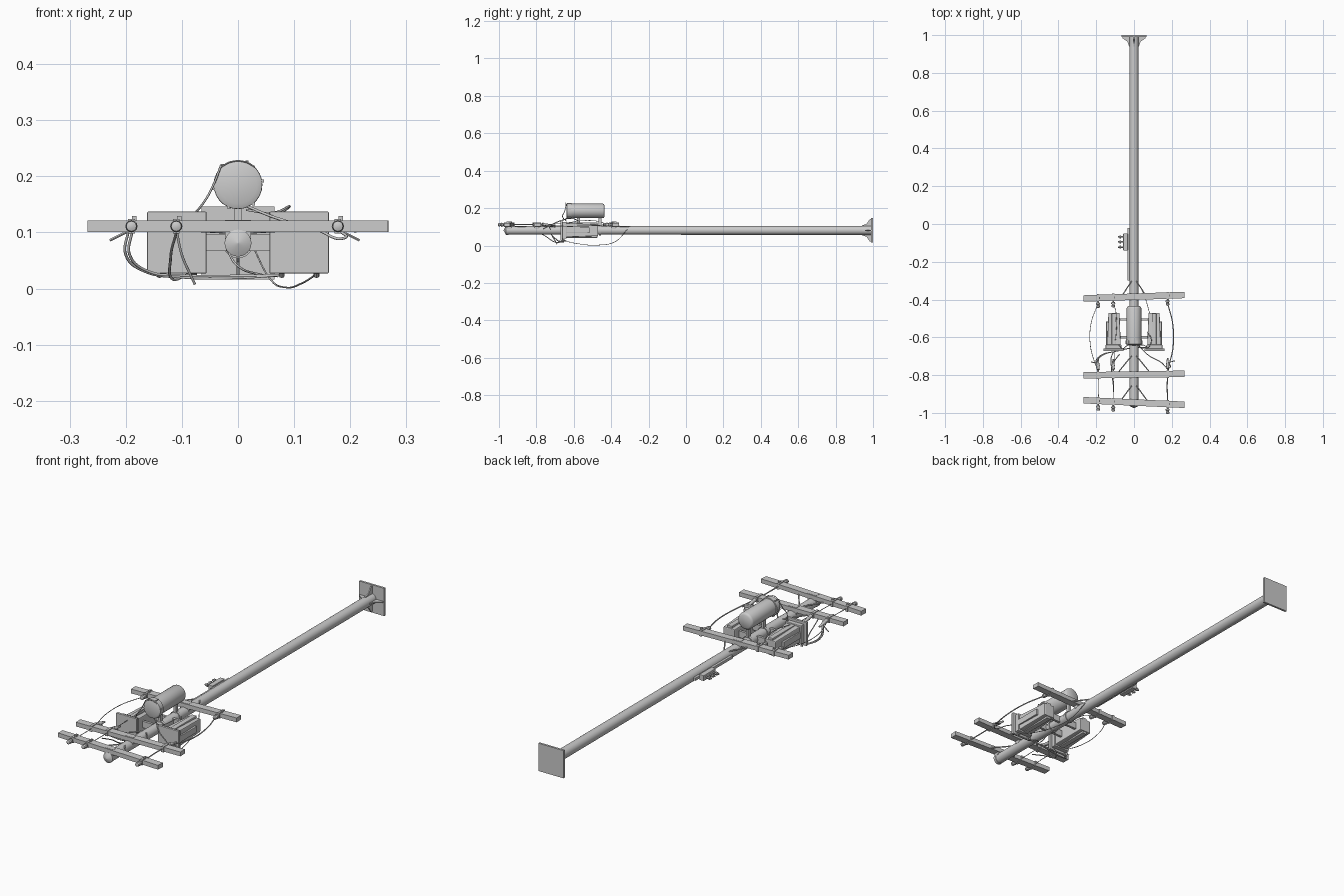
import bpy, bmesh, math
from mathutils import Vector, Matrix

if "Cube" in bpy.data.objects:
    bpy.data.objects.remove(bpy.data.objects["Cube"])

AXIS_Z = 0.081


def finish(name, bm, smooth=False):
    bmesh.ops.recalc_face_normals(bm, faces=bm.faces)
    me = bpy.data.meshes.new(name)
    bm.to_mesh(me)
    bm.free()
    ob = bpy.data.objects.new(name, me)
    bpy.context.scene.collection.objects.link(ob)
    if smooth:
        bpy.ops.object.select_all(action='DESELECT')
        bpy.context.view_layer.objects.active = ob
        ob.select_set(True)
        bpy.ops.object.shade_smooth_by_angle(angle=math.radians(40))
    return ob


def box(name, center, size, yaw=0.0, bevel=0.0, back_scale=1.0):
    bm = bmesh.new()
    bmesh.ops.create_cube(bm, size=1)
    for v in bm.verts:
        k = back_scale if v.co.y > 0 else 1
        v.co = Vector((v.co.x * size[0] * k, v.co.y * size[1], v.co.z * size[2] * k))
    if bevel:
        bmesh.ops.bevel(bm, geom=bm.edges[:], offset=bevel, segments=2, affect='EDGES', profile=0.5)
    bm.transform(Matrix.Translation(center) @ Matrix.Rotation(yaw, 4, 'Z'))
    return finish(name, bm)


def lathe(name, start, end, profile, sides=12):
    """Revolve (distance, radius) pairs about the line from start to end."""
    start, end = Vector(start), Vector(end)
    turn = (end - start).to_track_quat('Z', 'Y').to_matrix().to_4x4()
    bm = bmesh.new()
    rings = []
    for d, r in profile:
        rings.append([bm.verts.new((r * math.cos(a), r * math.sin(a), d))
                      for a in (math.tau * i / sides for i in range(sides))])
    for a, b in zip(rings, rings[1:]):
        for i in range(sides):
            j = (i + 1) % sides
            bm.faces.new((a[i], a[j], b[j], b[i]))
    bm.faces.new(rings[0][::-1])
    bm.faces.new(rings[-1])
    bm.transform(Matrix.Translation(start) @ turn)
    return finish(name, bm, True)


def rod(name, a, b, r, sides=10):
    return lathe(name, a, b, [(0, r), ((Vector(b) - Vector(a)).length, r)], sides)


def wire(name, points, r=0.002):
    cu = bpy.data.curves.new(name, 'CURVE')
    cu.dimensions = '3D'
    cu.bevel_depth, cu.bevel_resolution, cu.resolution_u = r, 1, 8
    cu.use_fill_caps = True
    sp = cu.splines.new('BEZIER')
    sp.bezier_points.add(len(points) - 1)
    for bp, p in zip(sp.bezier_points, points):
        bp.co = p
        bp.handle_left_type = bp.handle_right_type = 'AUTO'
    ob = bpy.data.objects.new(name, cu)
    bpy.context.scene.collection.objects.link(ob)
    return ob


# Pole with a shallow conical tip
lathe("pole", (0, -0.975, AXIS_Z), (0, 1, AXIS_Z),
      [(0, 0.001), (0.012, 0.024), (0.025, 0.024), (0.026, 0.023), (1.965, 0.024)], 24)

# Base plate and four flared gussets
box("base_plate", (0, 0.995, AXIS_Z), (0.13, 0.01, 0.13))
for i in range(4):
    bm = bmesh.new()
    outline = [(0.015, 0.94), (0.026, 0.94), (0.034, 0.965), (0.06, 0.983), (0.06, 0.992), (0.015, 0.992)]
    face = bm.faces.new([bm.verts.new((x, y, -0.003)) for x, y in outline])
    ext = bmesh.ops.extrude_face_region(bm, geom=[face])
    bmesh.ops.translate(bm, vec=(0, 0, 0.006), verts=[g for g in ext["geom"] if isinstance(g, bmesh.types.BMVert)])
    bm.transform(Matrix.Translation((0, 0, AXIS_Z)) @ Matrix.Rotation(i * math.pi / 2, 4, 'Y'))
    finish("base_gusset", bm)

# Crossarms, slightly askew, with V braces, clamps and insulators
ARM_Z = 0.111
for label, y, slope, spread, run in (("rear", -0.385, 0.035, 0.06, 0.085),
                                     ("middle", -0.797, 0.015, 0.085, 0.1),
                                     ("front", -0.945, -0.045, 0.07, 0.09)):
    box(label + "_crossarm", (0, y, ARM_Z), (0.536, 0.034, 0.02), yaw=math.atan(slope))
    box(label + "_arm_saddle", (0, y, ARM_Z - 0.006), (0.046, 0.024, 0.034))
    for s in (-1, 1):
        rod(label + "_brace", (s * spread, y + 0.01, 0.104), (s * 0.012, y + run, 0.1), 0.003, 6)
    for x in (-0.19, -0.11, 0.178):
        ay = y + slope * x
        box(label + "_insulator_clamp", (x, ay, ARM_Z), (0.012, 0.04, 0.026))
        if label == "middle":
            # Fuse cutouts behind the middle arm
            lathe("fuse_cutout", (x, ay + 0.015, 0.116), (x, ay + 0.085, 0.104),
                  [(0, 0.004), (0.012, 0.004), (0.015, 0.009), (0.03, 0.007), (0.034, 0.009),
                   (0.05, 0.006), (0.07, 0.004)], 10)
            if abs(x) > 0.15:
                s = math.copysign(1, x)
                rod("fuse_lever", (x, ay + 0.06, 0.105), (x + s * 0.038, ay + 0.07, 0.086), 0.0025, 6)
        else:
            lathe(label + "_insulator", (x, ay - 0.012, ARM_Z), (x, ay - 0.06, ARM_Z),
                  [(0, 0.004), (0.012, 0.004), (0.014, 0.01), (0.022, 0.011), (0.024, 0.007),
                   (0.028, 0.007), (0.03, 0.01), (0.038, 0.009), (0.04, 0.004)], 12)
            box(label + "_insulator_bolt", (x + 0.005, ay, ARM_Z + 0.013), (0.008, 0.012, 0.01))

# Round transformer tank lying above the pole
TANK_Z = 0.185
lathe("transformer_tank", (0, -0.64, TANK_Z), (0, -0.43, TANK_Z),
      [(0, 0.034), (0.004, 0.043), (0.028, 0.0435), (0.029, 0.039), (0.195, 0.039), (0.2, 0.037), (0.205, 0.03)], 28)
for i in range(6):
    a = math.tau * (i + 0.15) / 6
    box("tank_lid_clip", (0.044 * math.cos(a), -0.625, TANK_Z + 0.044 * math.sin(a)), (0.005, 0.018, 0.005))
for y in (-0.575, -0.46):
    box("tank_bracket", (0, y, 0.126), (0.012, 0.018, 0.06))
    lathe("pole_band", (0, y - 0.006, AXIS_Z), (0, y + 0.006, AXIS_Z), [(0, 0.027), (0.012, 0.027)], 24)

# Paired box switches on either side of the pole
for s in (-1, 1):
    side = "left" if s > 0 else "right"
    box(side + "_switch_flange", (s * 0.109, -0.666, 0.082), (0.106, 0.012, 0.11), bevel=0.002)
    box(side + "_switch_collar", (s * 0.108, -0.65, 0.082), (0.084, 0.022, 0.09), bevel=0.003)
    box(side + "_switch_body", (s * 0.106, -0.56, 0.082), (0.072, 0.18, 0.076), bevel=0.004, back_scale=0.82)
    for z in (0.047, 0.117):
        box(side + "_switch_rib", (s * 0.106, -0.56, z), (0.024, 0.172, 0.012), bevel=0.002)
    box(side + "_switch_side_rib", (s * 0.141, -0.58, 0.082), (0.012, 0.13, 0.03), bevel=0.002)
    for x in (0.078, 0.14):
        rod(side + "_switch_terminal", (s * x, -0.665, 0.034), (s * x, -0.655, 0.022), 0.005, 8)
    for y in (-0.6, -0.505):
        box(side + "_switch_mount", (s * 0.047, y, 0.082), (0.06, 0.012, 0.03))

# Conduit and triple terminal block on the pole
box("conduit", (-0.029, -0.16, AXIS_Z), (0.012, 0.28, 0.014), bevel=0.002)
box("terminal_block", (-0.045, -0.095, AXIS_Z), (0.024, 0.09, 0.026), bevel=0.002)
for y in (-0.068, -0.095, -0.122):
    lathe("terminal_peg", (-0.055, y, AXIS_Z), (-0.09, y, AXIS_Z),
          [(0, 0.004), (0.014, 0.004), (0.015, 0.008), (0.022, 0.008), (0.023, 0.004), (0.03, 0.004)], 8)

# Long sagging line wires between the arms
wire("left_line", [(0.178, -0.42, 0.11), (0.205, -0.53, 0.105), (0.207, -0.65, 0.103), (0.18, -0.78, 0.112), (0.178, -0.99, 0.11)], 0.0028)
wire("right_line", [(-0.19, -0.42, 0.11), (-0.228, -0.53, 0.106), (-0.23, -0.65, 0.104), (-0.19, -0.8, 0.112), (-0.19, -0.97, 0.11)], 0.0016)
wire("inner_line", [(-0.11, -0.42, 0.11), (-0.095, -0.47, 0.13), (-0.105, -0.7, 0.115), (-0.11, -0.96, 0.11)], 0.0016)
wire("sagging_line", [(0.02, -0.31, 0.09), (0.055, -0.38, 0.02), (0.085, -0.48, 0.002), (0.115, -0.58, 0.01),
                      (0.142, -0.66, 0.027)], 0.0016)
wire("low_feed", [(-0.11, -0.85, 0.1), (-0.12, -0.76, 0.055), (-0.115, -0.69, 0.016), (-0.09, -0.66, 0.025)], 0.0025)
wire("front_feed", [(-0.11, -0.74, 0.105), (-0.1, -0.72, 0.06), (-0.085, -0.7, 0.025), (-0.077, -0.69, 0.008)], 0.0025)

# Heavy feed cables from cutouts to the switches
for d in (0, 0.007):
    wire("right_feed", [(-0.195 + d, -0.74, 0.105), (-0.2 + d, -0.72, 0.06), (-0.165 + d, -0.69, 0.03),
                        (-0.1, -0.675, 0.02 + d / 2), (0, -0.655, 0.019 + d / 2), (0.075, -0.655, 0.024)], 0.0025)
wire("left_feed", [(0.178, -0.73, 0.105), (0.19, -0.76, 0.09), (0.14, -0.73, 0.105), (0.07, -0.69, 0.125), (0.015, -0.63, 0.147)], 0.0025)
wire("left_tank_lead", [(0.015, -0.64, 0.14), (0.06, -0.66, 0.135), (0.092, -0.62, 0.147), (0.07, -0.57, 0.13)])
wire("right_tank_lead", [(-0.03, -0.64, 0.22), (-0.046, -0.65, 0.18), (-0.06, -0.66, 0.155), (-0.08, -0.64, 0.13)])
wire("tank_lid_band", [(-0.03, -0.642, 0.217), (-0.012, -0.643, 0.226), (0.012, -0.643, 0.226), (0.03, -0.642, 0.217)], 0.0015)
wire("pole_ground_lead", [(-0.02, -0.64, 0.07), (0, -0.66, 0.04), (0.04, -0.64, 0.025), (0.07, -0.65, 0.022)])
